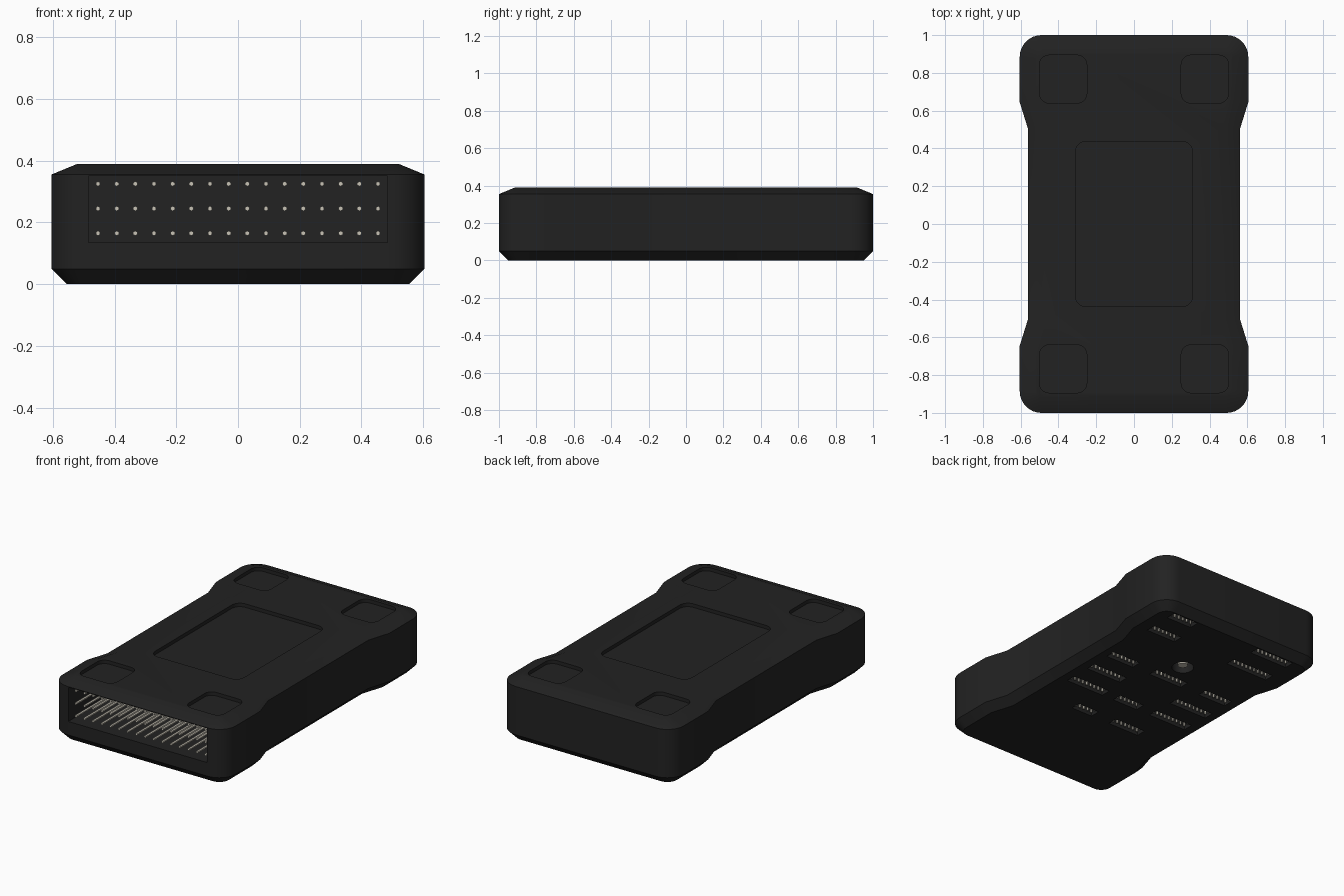
import bpy
import bmesh
import math
from mathutils import Matrix, Vector

if "Cube" in bpy.data.objects:
    bpy.data.objects.remove(bpy.data.objects["Cube"])


def material(name, rgb, roughness):
    mat = bpy.data.materials.new(name)
    mat.use_nodes = True
    mat.diffuse_color = (*rgb, 1)
    bsdf = mat.node_tree.nodes["Principled BSDF"]
    bsdf.inputs["Base Color"].default_value = (*rgb, 1)
    bsdf.inputs["Roughness"].default_value = roughness
    return mat


casing_black = material("casing black", (0.016, 0.016, 0.016), 0.6)
pin_metal = material("pin metal", (0.58, 0.55, 0.47), 0.4)


def make_object(name, bm, mat):
    bmesh.ops.recalc_face_normals(bm, faces=bm.faces)
    mesh = bpy.data.meshes.new(name)
    bm.to_mesh(mesh)
    bm.free()
    mesh.materials.append(mat)
    obj = bpy.data.objects.new(name, mesh)
    bpy.context.collection.objects.link(obj)
    return obj


def smooth(obj):
    bpy.ops.object.select_all(action="DESELECT")
    obj.select_set(True)
    bpy.context.view_layer.objects.active = obj
    bpy.ops.object.shade_smooth_by_angle(angle=math.radians(30))


def rounded_quarter(hx, hy, radius, steps):
    """Corner arc of a rounded rectangle, from +x round to +y."""
    arc = []
    for i in range(steps + 1):
        a = math.pi / 2 * i / steps
        arc.append(Vector((hx - radius + radius * math.cos(a),
                           hy - radius + radius * math.sin(a))))
    return arc


def mirror_quarter(quarter):
    """Complete a counter-clockwise outline from its +x +y quarter."""
    half = quarter + [Vector((-p.x, p.y)) for p in reversed(quarter)]
    return half + [-p for p in half]


def inset(points, amount):
    """Move every edge of an outline inwards by the same amount."""
    result = []
    for i, p in enumerate(points):
        d1 = (p - points[i - 1]).normalized()
        d2 = (points[(i + 1) % len(points)] - p).normalized()
        n1, n2 = Vector((-d1.y, d1.x)), Vector((-d2.y, d2.x))
        result.append(p + (n1 + n2) * amount / (1 + n1.dot(n2)))
    return result


def loft(bm, rings):
    """Skin a stack of (outline, height) rings and cap both ends."""
    loops = [[bm.verts.new((p.x, p.y, z)) for p in pts] for pts, z in rings]
    for low, high in zip(loops, loops[1:]):
        for i in range(len(low)):
            j = (i + 1) % len(low)
            bm.faces.new((low[i], low[j], high[j], high[i]))
    bm.faces.new(list(reversed(loops[0])))
    bm.faces.new(loops[-1])


def box(bm, x, y, z, sx, sy, sz):
    bmesh.ops.create_cube(bm, size=1, matrix=Matrix.Translation((x, y, z))
                          @ Matrix.Diagonal((sx, sy, sz, 1)))


def rod(bm, start, end, radius, sides=6):
    start, end = Vector(start), Vector(end)
    axis = end - start
    turn = axis.to_track_quat("Z", "Y").to_matrix().to_4x4()
    bmesh.ops.create_cone(bm, cap_ends=True, segments=sides, radius1=radius,
                          radius2=radius, depth=axis.length,
                          matrix=Matrix.Translation((start + end) / 2) @ turn)


# Casing: waisted outline with chamfered bottom and top edges
HEIGHT = 0.39
waist = [Vector((0.56, 0.5)), Vector((0.605, 0.645))]
outline = mirror_quarter(waist + rounded_quarter(0.605, 1.0, 0.115, 8))
bm = bmesh.new()
loft(bm, [(inset(outline, 0.05), 0), (outline, 0.05),
          (outline, 0.355), (inset(outline, 0.085), HEIGHT)])
casing = make_object("casing", bm, casing_black)

# Underside sockets: x, y, length
SOCKETS = [
    (0.39, 0.91, 0.18), (0.37, 0.72, 0.21), (-0.30, 0.91, 0.27),
    (-0.29, 0.72, 0.30), (0.01, 0.33, 0.24), (0.36, 0.33, 0.20),
    (0.33, 0.145, 0.25), (0.32, -0.04, 0.27), (-0.35, 0.33, 0.20),
    (-0.32, 0.145, 0.27), (-0.315, -0.04, 0.27), (0.01, -0.04, 0.18),
    (0.15, -0.27, 0.15), (-0.17, -0.27, 0.22),
]
SOCKET_WIDTH, SOCKET_DEPTH = 0.065, 0.09
JACK = Vector((0.03, 0.485, 0))

# Cutters: top recesses, front opening, sockets and round jack hole
bm = bmesh.new()
pads = [(0, 0, 0.31, 0.437, 0.055)]
pads += [(sx * 0.375, sy * 0.767, 0.125, 0.127, 0.05)
         for sx in (-1, 1) for sy in (-1, 1)]
for x, y, hx, hy, radius in pads:
    pts = [p + Vector((x, y))
           for p in mirror_quarter(rounded_quarter(hx, hy, radius, 5))]
    loft(bm, [(pts, HEIGHT - 0.022), (pts, HEIGHT + 0.1)])
box(bm, 0, -0.85, 0.243, 0.97, 0.8, 0.216)
for x, y, length in SOCKETS:
    box(bm, x, y, 0, length, SOCKET_WIDTH, SOCKET_DEPTH * 2)
rod(bm, JACK - Vector((0, 0, 0.1)), JACK + Vector((0, 0, 0.09)), 0.065, 20)
cutter = make_object("recess_cutter", bm, casing_black)
cutter.hide_render = True

cut = casing.modifiers.new("recesses", "BOOLEAN")
cut.operation = "DIFFERENCE"
cut.solver = "EXACT"
cut.object = cutter
bpy.ops.object.select_all(action="DESELECT")
casing.select_set(True)
bpy.context.view_layer.objects.active = casing
bpy.ops.object.modifier_apply(modifier=cut.name)
bpy.data.objects.remove(cutter)
smooth(casing)

# Front pins: three rows of sixteen long rods
bm = bmesh.new()
for row in range(3):
    for col in range(16):
        x, z = (col - 7.5) * 0.0605, 0.165 + row * 0.08
        rod(bm, (x, -0.97, z), (x, -0.44, z), 0.008)
smooth(make_object("front_pins", bm, pin_metal))

# Socket pins: two rows of short rods in every underside socket
bm = bmesh.new()
for x, y, length in SOCKETS:
    count = round(length / 0.03)
    for i in range(count):
        px = x + (i - (count - 1) / 2) * 0.03
        for py in (y - 0.015, y + 0.015):
            rod(bm, (px, py, 0.012), (px, py, SOCKET_DEPTH + 0.01), 0.007)
smooth(make_object("socket_pins", bm, pin_metal))

# Jack post in the round hole
bm = bmesh.new()
rod(bm, JACK + Vector((0, 0, 0.015)), JACK + Vector((0, 0, 0.1)), 0.03, 16)
smooth(make_object("jack_post", bm, pin_metal))
